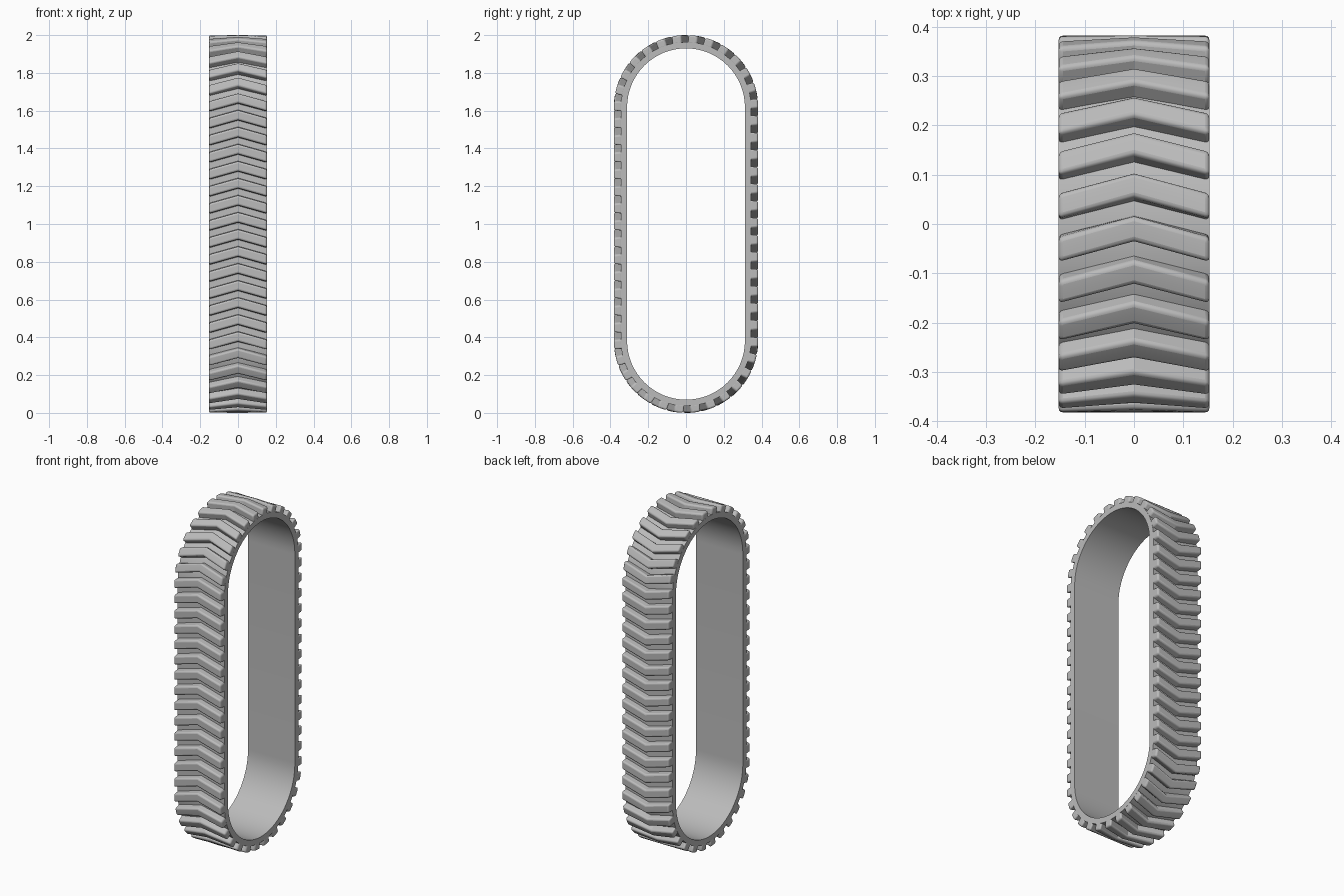
import bpy, bmesh
from math import pi, sin, cos

cube = bpy.data.objects.get("Cube")
if cube:
    bpy.data.objects.remove(cube)

RADIUS, INNER, BAND = 0.382, 0.312, 0.345   # tread tip, band inside, band outside
HALF_W = 0.153
LOW, HIGH = RADIUS, 2 - RADIUS              # centres of the end arcs
STRAIGHT = HIGH - LOW
ARC = pi * RADIUS
LENGTH = 2 * (STRAIGHT + ARC)
COUNT = 54                                  # chevron treads
LEAD = 0.043                                # how far the chevron tip runs ahead

grey = bpy.data.materials.new("rubber grey")
grey.use_nodes = True
grey.diffuse_color = (0.5, 0.5, 0.5, 1)
grey.node_tree.nodes["Principled BSDF"].inputs["Base Color"].default_value = (0.5, 0.5, 0.5, 1)


def on_loop(x, s, r):
    """Point at travel s (up the front, over the top, down the back)."""
    s %= LENGTH
    if s < STRAIGHT:
        return (x, -r, LOW + s)
    s -= STRAIGHT
    if s < ARC:
        a = s / RADIUS
        return (x, -r * cos(a), HIGH + r * sin(a))
    s -= ARC
    if s < STRAIGHT:
        return (x, r, HIGH - s)
    a = (s - STRAIGHT) / RADIUS
    return (x, r * cos(a), LOW - r * sin(a))


def finish(bm, name):
    bmesh.ops.recalc_face_normals(bm, faces=bm.faces)
    mesh = bpy.data.meshes.new(name)
    bm.to_mesh(mesh)
    bm.free()
    mesh.materials.append(grey)
    ob = bpy.data.objects.new(name, mesh)
    bpy.context.collection.objects.link(ob)
    return ob


def smooth(ob, angle):
    bpy.ops.object.select_all(action='DESELECT')
    ob.select_set(True)
    bpy.context.view_layer.objects.active = ob
    bpy.ops.object.shade_smooth_by_angle(angle=angle)


def bridge(bm, rings, closed):
    """Join neighbouring rings of vertices with quads."""
    pairs = list(zip(rings, rings[1:]))
    if closed:
        pairs.append((rings[-1], rings[0]))
    for a, b in pairs:
        for i in range(len(a)):
            j = (i + 1) % len(a)
            bm.faces.new((a[i], a[j], b[j], b[i]))


# Belt: a rectangular section swept round the loop
bm = bmesh.new()
stations = [0] + [STRAIGHT + ARC * i / 32 for i in range(33)]
stations = stations[1:] + [s + STRAIGHT + ARC for s in stations[1:]]
section = [(-HALF_W, INNER), (HALF_W, INNER), (HALF_W, BAND), (-HALF_W, BAND)]
# the last arc station coincides with the start of the front run
bridge(bm, [[bm.verts.new(on_loop(x, s, r)) for x, r in section] for s in stations], True)
smooth(finish(bm, "belt"), 0.6)

# Treads: tapered chevron bars that follow the belt
bm = bmesh.new()
STEPS = 4
BASE, TIP = 0.029, 0.025
for n in range(COUNT):
    centre = LENGTH * n / COUNT
    profile = [(-BASE + 2 * BASE * i / STEPS, BAND - 0.008) for i in range(STEPS + 1)]
    profile += [(TIP - 2 * TIP * i / STEPS, RADIUS) for i in range(STEPS + 1)]
    rings = []
    for x in (-HALF_W, 0, HALF_W):
        lead = LEAD * (0.5 - abs(x) / HALF_W)
        rings.append([bm.verts.new(on_loop(x, centre + lead + s, r)) for s, r in profile])
    bridge(bm, rings, False)
    bm.faces.new(rings[0])
    bm.faces.new(rings[-1])
treads = finish(bm, "treads")
bevel = treads.modifiers.new("rounded edges", 'BEVEL')
bevel.width = 0.009
bevel.segments = 3
bevel.limit_method = 'ANGLE'
bevel.angle_limit = 0.9
smooth(treads, 0.45)
